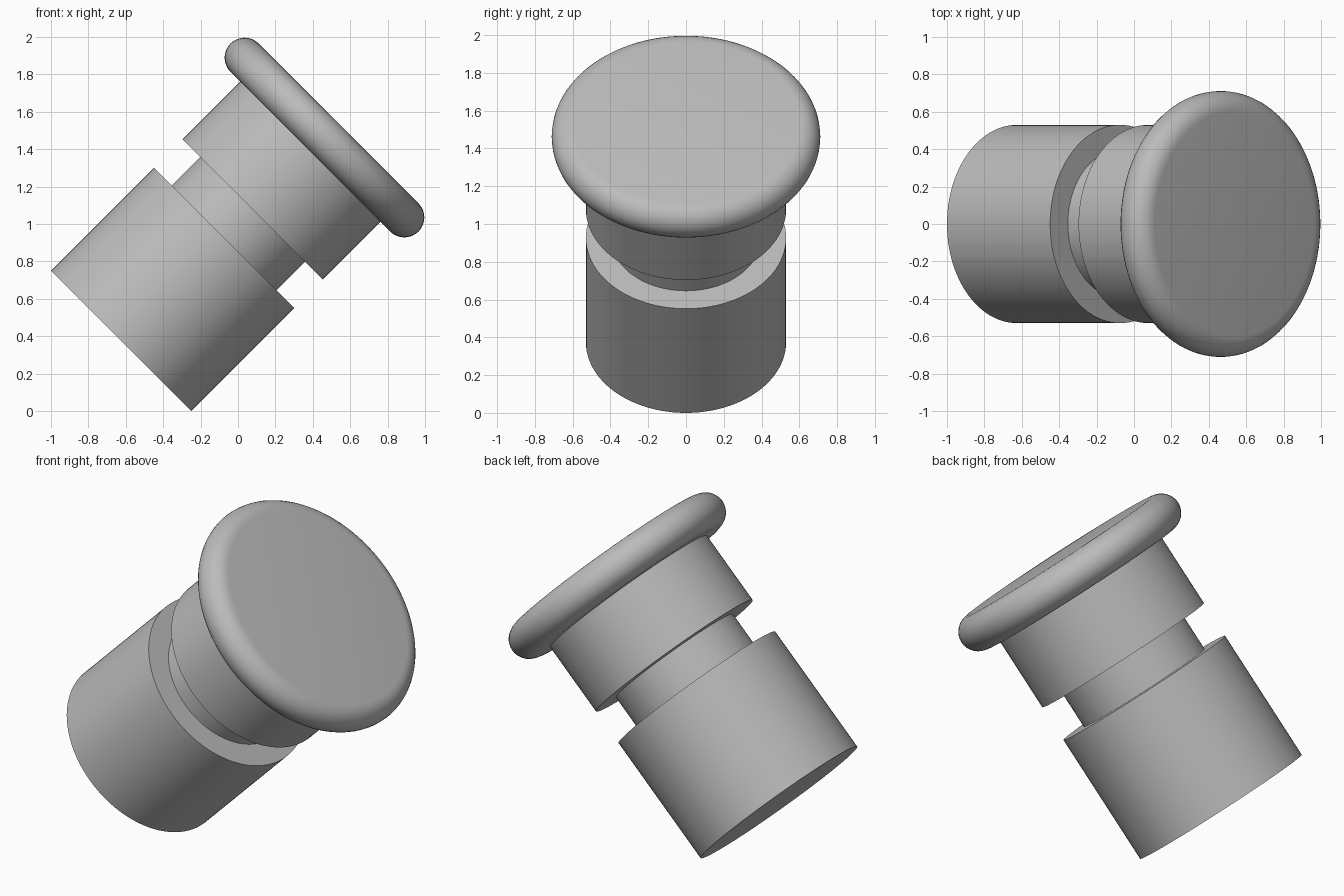
import bpy, bmesh, math
from mathutils import Matrix, Vector

cube = bpy.data.objects.get("Cube")
if cube:
    bpy.data.objects.remove(cube, do_unlink=True)

grey = bpy.data.materials.new("plain grey")
grey.use_nodes = True
color = (0.5, 0.5, 0.5, 1)
grey.diffuse_color = color
grey.node_tree.nodes["Principled BSDF"].inputs["Base Color"].default_value = color

# Shared tilted axis, starting at the centre of the foot
BODY_R = 0.53
drop = BODY_R * math.sqrt(0.5)
TILT = Matrix.Translation((drop - 1, 0, drop)) @ Matrix.Rotation(math.radians(45), 4, "Y")


def lathe(name, profile, steps=96):
    """Revolve (radius, height) points around the tilted axis."""
    bm = bmesh.new()
    verts = [bm.verts.new((r, 0, h)) for r, h in profile]
    edges = [bm.edges.new(pair) for pair in zip(verts, verts[1:])]
    bmesh.ops.spin(bm, geom=verts + edges, cent=(0, 0, 0), axis=(0, 0, 1),
                   angle=math.tau, steps=steps, use_merge=False)
    bmesh.ops.remove_doubles(bm, verts=bm.verts, dist=1e-5)
    bmesh.ops.recalc_face_normals(bm, faces=bm.faces)
    mesh = bpy.data.meshes.new(name)
    bm.to_mesh(mesh)
    bm.free()
    mesh.materials.append(grey)
    obj = bpy.data.objects.new(name, mesh)
    bpy.context.collection.objects.link(obj)
    obj.matrix_world = TILT
    bpy.ops.object.select_all(action="DESELECT")
    obj.select_set(True)
    bpy.context.view_layer.objects.active = obj
    bpy.ops.object.shade_smooth_by_angle(angle=math.radians(30))
    return obj


# Stepped shaft: lower barrel, narrow neck, upper collar
NECK_R = 0.396
LOWER_TOP, COLLAR_BOTTOM, COLLAR_TOP = 0.78, 0.995, 1.44
lathe("shaft", [(0, 0), (BODY_R, 0), (BODY_R, LOWER_TOP), (NECK_R, LOWER_TOP),
                (NECK_R, COLLAR_BOTTOM), (BODY_R, COLLAR_BOTTOM),
                (BODY_R, COLLAR_TOP), (0, COLLAR_TOP)])

# Flat cap with a fully rounded rim
RIM_R, ROUND, MIDDLE = 0.604, 0.107, 1.538
rim = []
for i in range(17):
    a = math.pi * (i / 16 - 0.5)
    rim.append((RIM_R + ROUND * math.cos(a), MIDDLE + ROUND * math.sin(a)))
lathe("cap", [(0, MIDDLE - ROUND)] + rim + [(0, MIDDLE + ROUND)])
